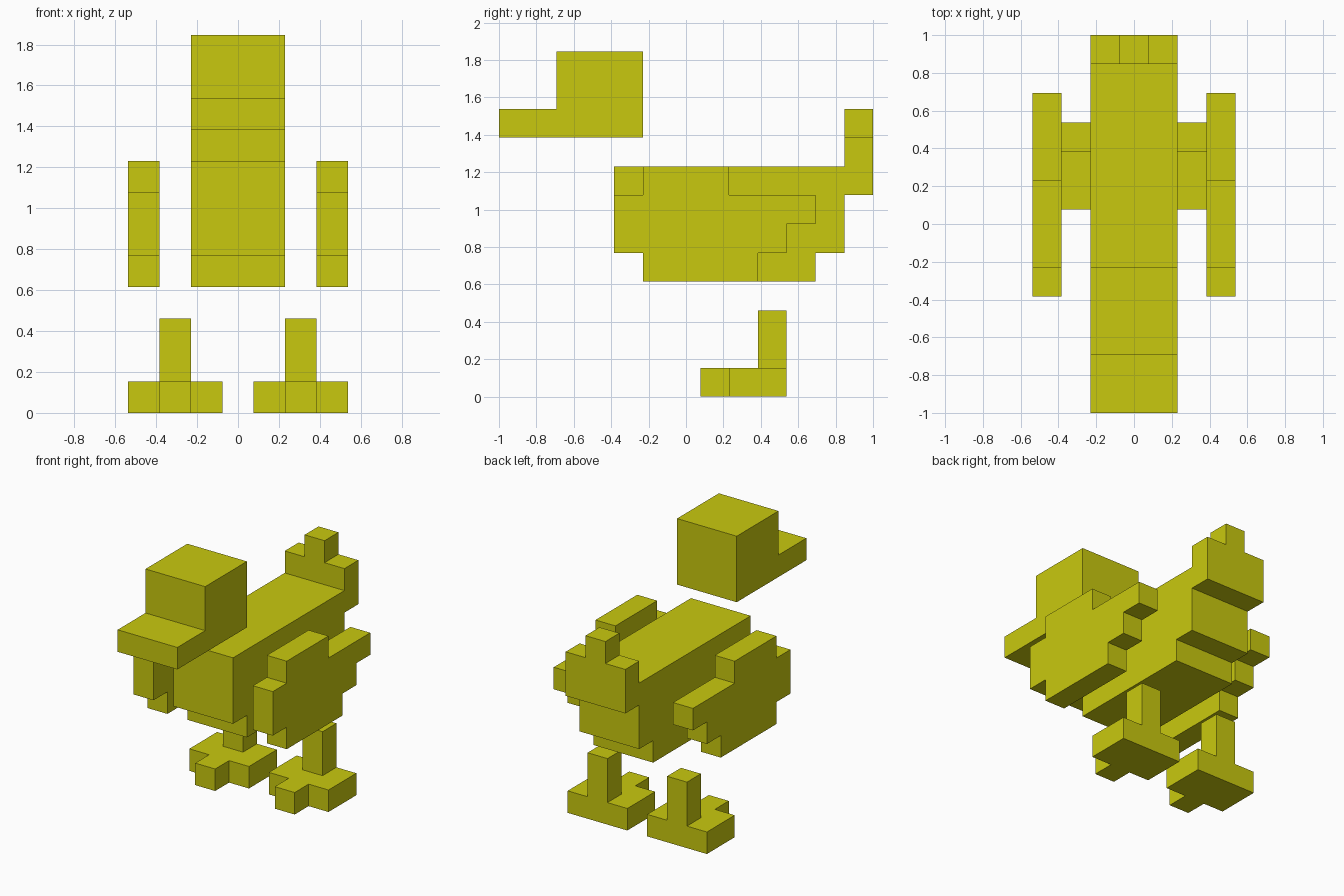
import bpy, bmesh
from mathutils import Vector

if "Cube" in bpy.data.objects:
    bpy.data.objects.remove(bpy.data.objects["Cube"])

U = 2 / 13  # size of one block

yellow = bpy.data.materials.new("yellow")
yellow.diffuse_color = (0.584, 0.584, 0.0045, 1)
yellow.use_nodes = True
yellow.node_tree.nodes["Principled BSDF"].inputs["Base Color"].default_value = yellow.diffuse_color


def extrude(name, outline, axis, lo, hi):
    """Extrude an outline (in blocks) along axis x (points y,z), y (x,z) or z (x,y)."""
    bm = bmesh.new()
    verts = []
    for a, b in outline:
        co = [a, b]
        co.insert("xyz".index(axis), lo)
        verts.append(bm.verts.new(Vector(co) * U))
    face = bm.faces.new(verts)
    step = Vector([(hi - lo) * U if c == axis else 0 for c in "xyz"])
    new = bmesh.ops.extrude_face_region(bm, geom=[face])["geom"]
    bmesh.ops.translate(bm, vec=step, verts=[g for g in new if isinstance(g, bmesh.types.BMVert)])
    bmesh.ops.recalc_face_normals(bm, faces=bm.faces)
    mesh = bpy.data.meshes.new(name)
    bm.to_mesh(mesh)
    bm.free()
    mesh.materials.append(yellow)
    obj = bpy.data.objects.new(name, mesh)
    bpy.context.collection.objects.link(obj)
    return obj


def rect(a0, a1, b0, b1):
    return [(a0, b0), (a1, b0), (a1, b1), (a0, b1)]


# Floating head with flat beak
extrude("head", [(-6.5, 9), (-1.5, 9), (-1.5, 12), (-4.5, 12), (-4.5, 10), (-6.5, 10)],
        "x", -1.5, 1.5)

# Body with narrower belly
extrude("body", [(-2.5, 5), (-1.5, 5), (-1.5, 4), (4.5, 4), (4.5, 5), (5.5, 5), (5.5, 8), (-2.5, 8)],
        "x", -1.5, 1.5)

# Upright tail with a central tip
extrude("tail", [(-1.5, 7), (1.5, 7), (1.5, 9), (0.5, 9), (0.5, 10), (-0.5, 10), (-0.5, 9), (-1.5, 9)],
        "y", 5.5, 6.5)

# Stepped wing outline
wing = [(-2.5, 5), (-1.5, 5), (-1.5, 4), (2.5, 4), (2.5, 5), (3.5, 5), (3.5, 6),
        (4.5, 6), (4.5, 7), (1.5, 7), (1.5, 8), (-1.5, 8), (-1.5, 7), (-2.5, 7)]

for side, s in (("left", -1), ("right", 1)):
    extrude(side + "_wing", wing, "x", s * 2.5, s * 3.5)
    # Foot with one toe pointing forward
    foot = [(0.5, 1.5), (1.5, 1.5), (1.5, 0.5), (2.5, 0.5), (2.5, 1.5), (3.5, 1.5), (3.5, 3.5), (0.5, 3.5)]
    extrude(side + "_foot", [(s * x, y) for x, y in foot], "z", 0, 1)
    extrude(side + "_leg", [(s * x, y) for x, y in rect(1.5, 2.5, 2.5, 3.5)], "z", 1, 3)
